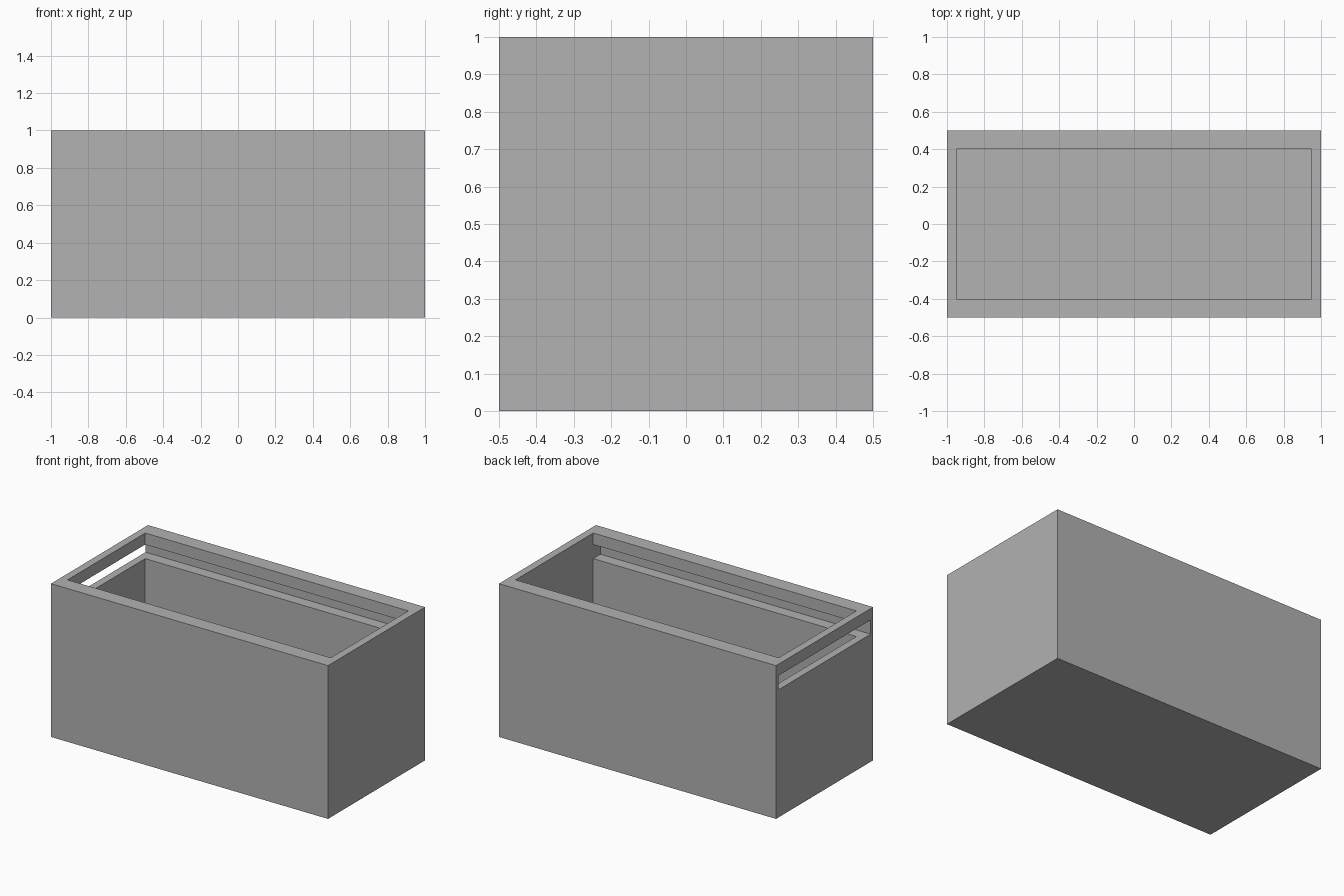
import bpy
from mathutils import Vector

default = bpy.data.objects.get("Cube")
if default:
    bpy.data.objects.remove(default, do_unlink=True)

grey = bpy.data.materials.new("plain_grey")
grey.use_nodes = True
colour = (0.445, 0.445, 0.445, 1)
grey.diffuse_color = colour
grey.node_tree.nodes["Principled BSDF"].inputs["Base Color"].default_value = colour


def box(name, low, high):
    """Axis-aligned box between two opposite corners."""
    low, high = Vector(low), Vector(high)
    bpy.ops.mesh.primitive_cube_add(size=1, location=(low + high) / 2)
    obj = bpy.context.object
    obj.name = name
    obj.scale = high - low
    bpy.ops.object.transform_apply(location=True, rotation=False, scale=True)
    obj.data.materials.append(grey)
    return obj


def cut(target, cutter):
    """Subtract the cutter from the target, then discard it."""
    cutter.hide_render = True
    mod = target.modifiers.new(cutter.name, 'BOOLEAN')
    mod.operation = 'DIFFERENCE'
    mod.solver = 'EXACT'
    mod.object = cutter
    bpy.context.view_layer.objects.active = target
    bpy.ops.object.modifier_apply(modifier=mod.name)
    bpy.data.objects.remove(cutter, do_unlink=True)


# Solid outer block
body = box("box_body", (-1, -0.5, 0), (1, 0.5, 1))

# Storage space, open at the top
cut(body, box("cavity_cutter", (-0.95, -0.4, 0.05), (0.95, 0.4, 1.2)))

# Groove for a sliding lid, open only at the right end
cut(body, box("lid_slot_cutter", (-1.2, -0.475, 0.833), (0.95, 0.475, 0.925)))
